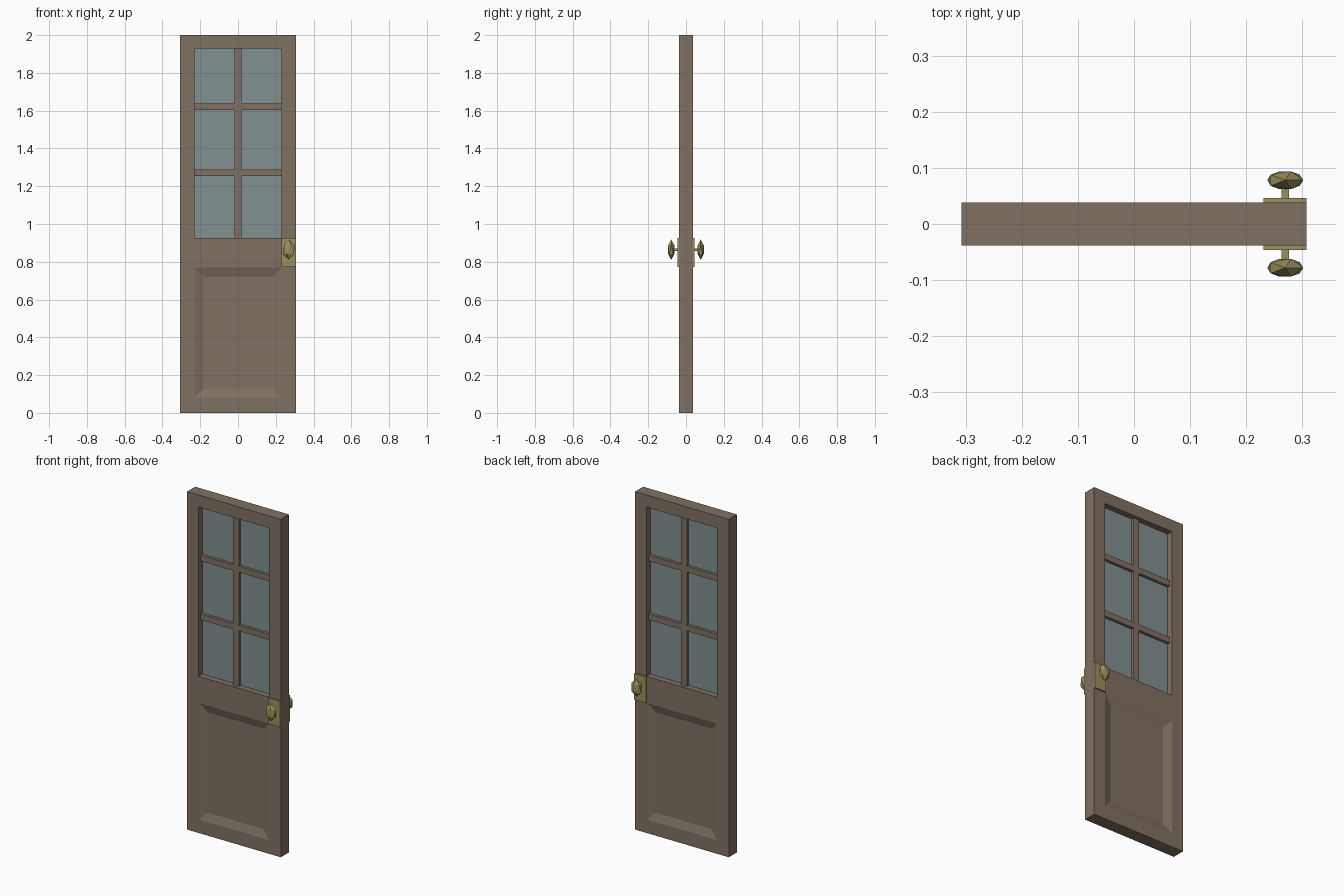
import bpy, bmesh
from mathutils import Vector

if "Cube" in bpy.data.objects:
    bpy.data.objects.remove(bpy.data.objects["Cube"])

def material(name, rgb):
    m = bpy.data.materials.new(name)
    m.diffuse_color = (*rgb, 1)
    m.use_nodes = True
    m.node_tree.nodes["Principled BSDF"].inputs["Base Color"].default_value = m.diffuse_color
    return m

WOOD = material("wood", (0.215, 0.165, 0.125))
GLASS = material("glass", (0.225, 0.28, 0.285))
BRASS = material("brass", (0.33, 0.28, 0.11))

def make(name, bm, mat):
    bmesh.ops.recalc_face_normals(bm, faces=bm.faces)
    me = bpy.data.meshes.new(name)
    bm.to_mesh(me)
    bm.free()
    me.materials.append(mat)
    ob = bpy.data.objects.new(name, me)
    bpy.context.collection.objects.link(ob)
    return ob

def box(name, lo, hi, mat):
    bm = bmesh.new()
    bmesh.ops.create_cube(bm, size=1)
    lo, hi = Vector(lo), Vector(hi)
    bmesh.ops.scale(bm, vec=hi - lo, verts=bm.verts)
    bmesh.ops.translate(bm, vec=(lo + hi) / 2, verts=bm.verts)
    return make(name, bm, mat)

W, D = 0.307, 0.038          # half width and half thickness of the door
A, Z0, Z1 = 0.231, 0.927, 1.928   # window opening

# door frame: front skin as a grid with the window left open
xs = [-W, -A, A, W]
zs = [0, 0.08, 0.77, Z0, Z1, 2.0]
bm = bmesh.new()
v = [[bm.verts.new((x, -D, z)) for z in zs] for x in xs]
for i in range(3):
    for j in range(5):
        if (i, j) == (1, 3):
            continue
        f = bm.faces.new((v[i][j], v[i + 1][j], v[i + 1][j + 1], v[i][j + 1]))
        if (i, j) == (1, 1):
            panel = f
# outer edges and window jambs run back to the mid plane
rim = [e for e in bm.edges if e.is_boundary]
ext = bmesh.ops.extrude_edge_only(bm, edges=rim)
for g in ext["geom"]:
    if isinstance(g, bmesh.types.BMVert):
        g.co.y = 0
# sloped recess of the lower panel
bm.normal_update()
bmesh.ops.inset_region(bm, faces=[panel], thickness=0.068)
for p in panel.verts:
    p.co.y = -D + 0.015
door = make("door_frame", bm, WOOD)
mir = door.modifiers.new("both_sides", "MIRROR")
mir.use_axis = (False, True, False)
mir.use_clip = True

# window pane and glazing bars
M, B = 0.0185, 0.019
box("window_glass", (-A, -0.002, Z0), (A, 0.002, Z1), GLASS)
box("glazing_bar_vertical", (-M, -B, Z0), (M, B, Z1), WOOD)
for z in (1.272, 1.62):
    for s in (-1, 1):
        x0, x1 = sorted((s * M, s * A))
        box("glazing_bar_horizontal", (x0, -B, z - 0.0175), (x1, B, z + 0.0175), WOOD)

# handle set on each face: plate, stem, faceted knob
KX, KZ = 0.2695, 0.864
for s in (-1, 1):
    def span(a, b):
        return sorted((s * a, s * b))
    y0, y1 = span(D, 0.046)
    box("lock_plate", (0.231, y0, 0.772), (W, y1, Z0), BRASS)
    y0, y1 = span(0.046, 0.066)
    box("knob_stem", (KX - 0.007, y0, KZ - 0.007), (KX + 0.007, y1, KZ + 0.007), BRASS)
    bm = bmesh.new()
    bmesh.ops.create_icosphere(bm, subdivisions=1, radius=1)
    # stretch the ball to the knob's extents
    size = (0.032, 0.016, 0.053)
    for p in bm.verts:
        p.co = Vector((KX + p.co.x * size[0] / 0.894,
                       s * 0.078 + p.co.y * size[1] / 0.851,
                       KZ + p.co.z * size[2]))
    make("door_knob", bm, BRASS)
